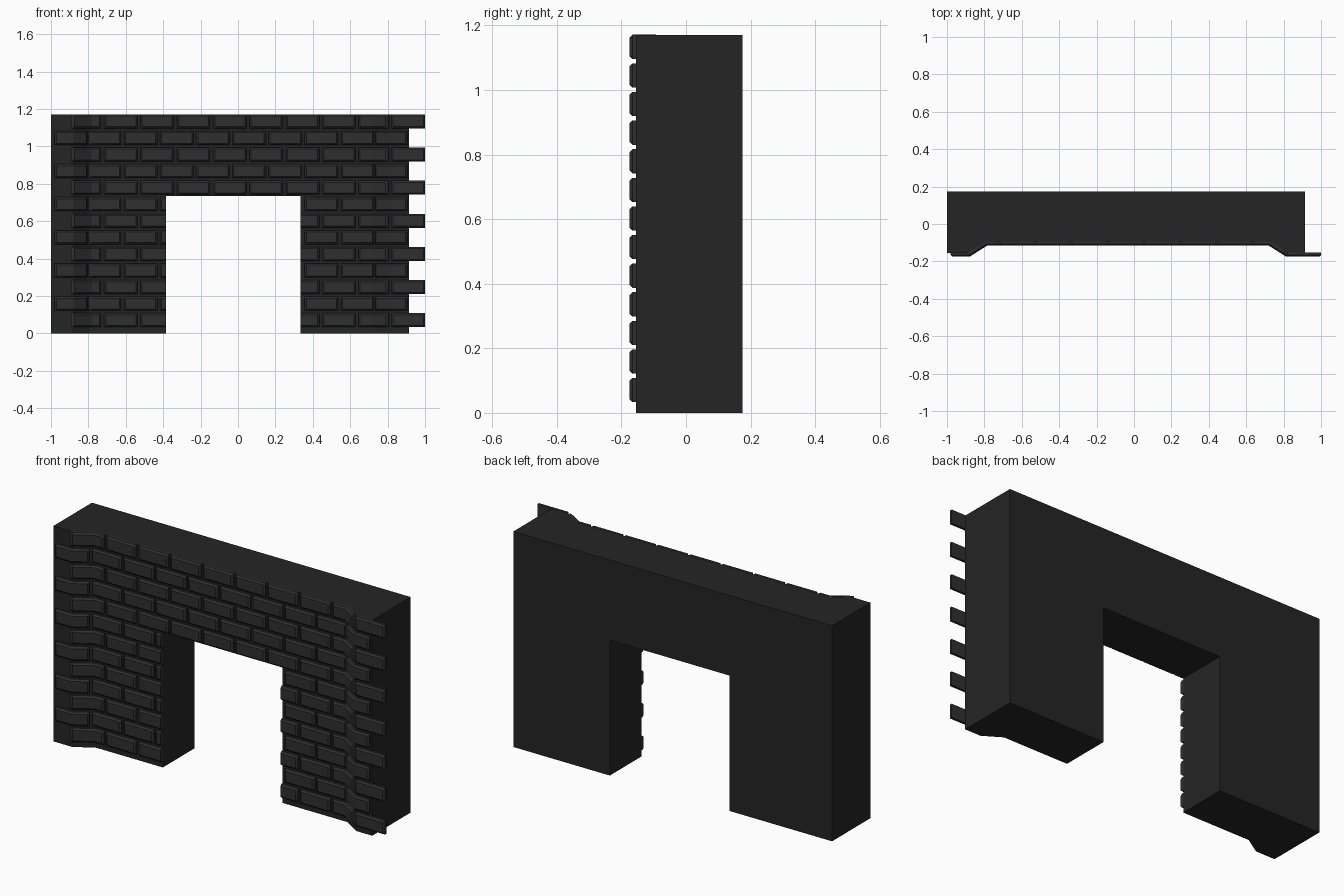
import bpy, bmesh
from mathutils import Vector

if "Cube" in bpy.data.objects:
    bpy.data.objects.remove(bpy.data.objects["Cube"])

# Front face outline seen from above; the last point is where long courses overhang
PATH = [Vector(p) for p in ((-1, -.155), (-.885, -.155), (-.79, -.095),
                            (.725, -.095), (.82, -.155), (1.0, -.155))]
WALL_R, BACK, TOP = .915, .175, 1.17
DOOR_L, DOOR_R, DOOR_TOP = -.385, .335, .735
DEPTH, CHAMFER = .02, .009

# Arc length at every corner of the outline
ARC = [0.0]
for a, b in zip(PATH, PATH[1:]):
    ARC.append(ARC[-1] + (b - a).length)
END = ARC[-1]


def material(name, v):
    m = bpy.data.materials.new(name)
    m.diffuse_color = (v, v, v, 1)
    m.use_nodes = True
    m.node_tree.nodes["Principled BSDF"].inputs["Base Color"].default_value = m.diffuse_color
    return m


def make_object(name, bm, mat=None):
    bmesh.ops.recalc_face_normals(bm, faces=bm.faces[:])
    mesh = bpy.data.meshes.new(name)
    bm.to_mesh(mesh)
    bm.free()
    ob = bpy.data.objects.new(name, mesh)
    bpy.context.collection.objects.link(ob)
    if mat:
        mesh.materials.append(mat)
    return ob


def prism(bm, outline, z0, z1):
    f = bm.faces.new([bm.verts.new((x, y, z0)) for x, y in outline])
    up = bmesh.ops.extrude_face_region(bm, geom=[f])["geom"]
    bmesh.ops.translate(bm, vec=(0, 0, z1 - z0),
                        verts=[v for v in up if isinstance(v, bmesh.types.BMVert)])


def outward(i):
    d = (PATH[i + 1] - PATH[i]).normalized()
    return Vector((d.y, -d.x))


def on_path(s, off):
    """Point at arc length s, pushed out from the wall and mitred at corners."""
    i = max(k for k in range(len(PATH) - 1) if ARC[k] <= s + 1e-6)
    p = PATH[i] + (PATH[i + 1] - PATH[i]).normalized() * (s - ARC[i])
    n = outward(i)
    if i and abs(s - ARC[i]) < 1e-5:
        m = (n + outward(i - 1)).normalized()
        n = m / m.dot(n)
    return p + n * off


def brick(bm, s0, s1, z0, z1, cut0, cut1):
    """Chamfered brick bent along the outline; cut ends stay square."""
    c = CHAMFER
    stations = [(s0, cut0)]
    stations += [(s, True) for s in sorted([s0 + c, s1 - c] +
                 [k for k in ARC if s0 + c + .004 < k < s1 - c - .004])]
    stations += [(s1, cut1)]
    rings = []
    for s, full in stations:
        front = DEPTH if full else DEPTH - c
        section = ((z0, -.002), (z0, DEPTH - c), (z0 + c, front),
                   (z1 - c, front), (z1, DEPTH - c), (z1, -.002))
        rings.append([bm.verts.new((*on_path(s, d), z)) for z, d in section])
    for r, q in zip(rings, rings[1:]):
        for k in range(6):
            j = (k + 1) % 6
            bm.faces.new((r[k], r[j], q[j], q[k]))
    bm.faces.new(rings[0])
    bm.faces.new(rings[-1])


wall_mat = material("dark mortar", .018)
brick_mat = material("dark brick", .028)

# Wall body with the splayed front
bm = bmesh.new()
prism(bm, [p[:] for p in PATH[:-1]] + [(WALL_R, -.155), (WALL_R, BACK), (-1, BACK)], 0, TOP)
wall = make_object("wall", bm, wall_mat)

# Doorway opening
bm = bmesh.new()
prism(bm, [(DOOR_L, -.5), (DOOR_R, -.5), (DOOR_R, .5), (DOOR_L, .5)], -.2, DOOR_TOP)
cutter = make_object("doorway_cutter", bm)
cutter.hide_render = True
cutter.hide_set(True)
mod = wall.modifiers.new("doorway", "BOOLEAN")
mod.operation, mod.object, mod.solver = "DIFFERENCE", cutter, "EXACT"

# Brick courses: alternate rows are shifted, and rows beside the door are trimmed
door0 = ARC[2] + DOOR_L - PATH[2].x
door1 = ARC[2] + DOOR_R - PATH[2].x
COUNT, LENGTH, HEIGHT = 10, .179, .075
bm = bmesh.new()
for row in range(13):
    z0 = .033 + row * .0886
    z1 = z0 + HEIGHT
    start, end = (.107, END) if row % 2 == 0 else (.02, END - .095)
    pitch = (end - start - LENGTH) / (COUNT - 1)
    for i in range(COUNT):
        a = start + i * pitch
        b = a + LENGTH
        if z1 > DOOR_TOP + .02 or b < door0 or a > door1:
            brick(bm, a, b, z0, z1, False, False)
            continue
        if door0 - a > .022:
            brick(bm, a, door0, z0, z1, False, True)
        if b - door1 > .022:
            brick(bm, door1, b, z0, z1, True, False)
make_object("bricks", bm, brick_mat)
